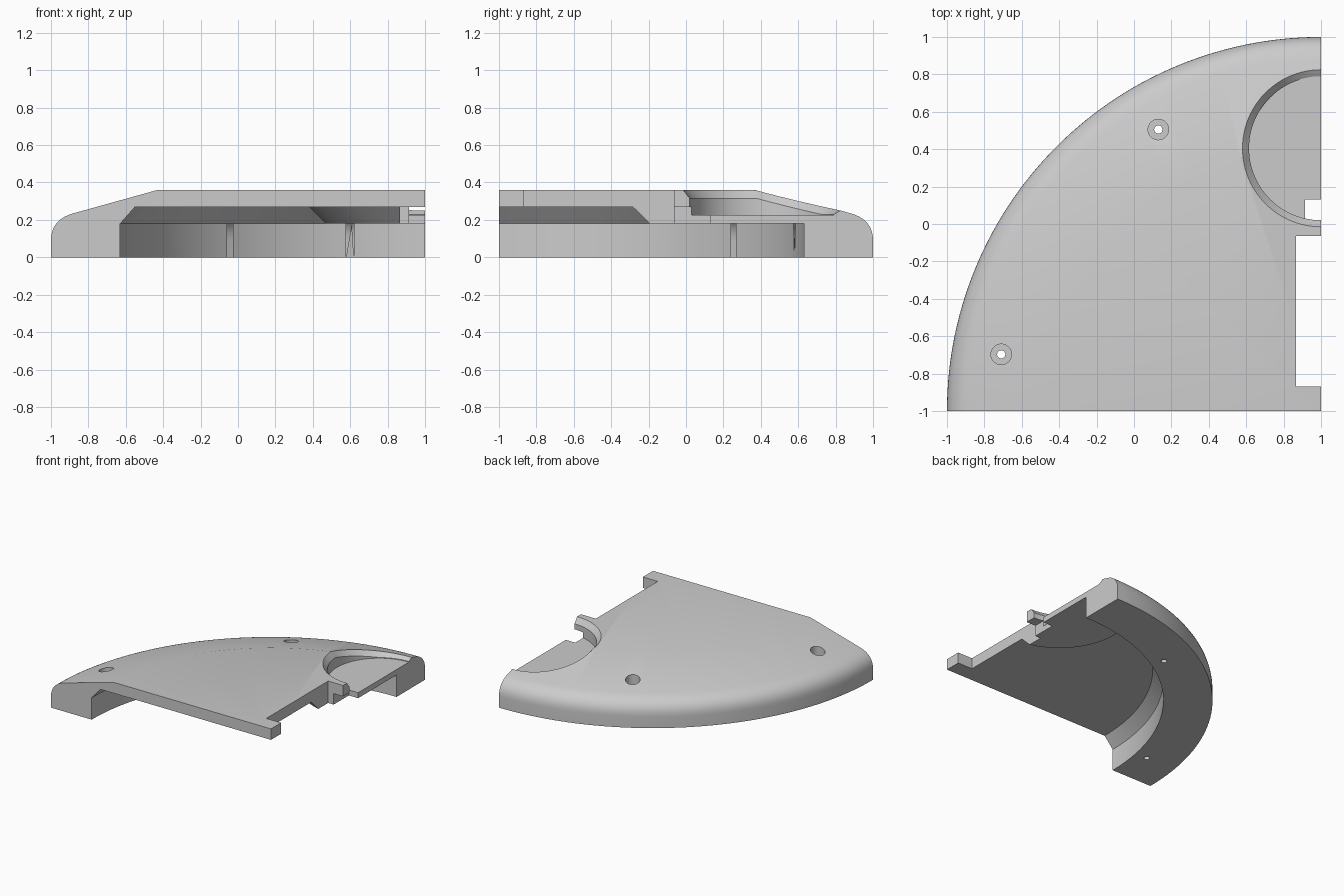
import bpy, bmesh, math

if "Cube" in bpy.data.objects:
    bpy.data.objects.remove(bpy.data.objects["Cube"])

CORNER = (1.0, -1.0)          # axis of the quarter disc
POCKET = (1.0, 0.405)         # axis of the round pocket


def make_object(name, bm):
    bmesh.ops.remove_doubles(bm, verts=bm.verts, dist=1e-5)
    bmesh.ops.recalc_face_normals(bm, faces=bm.faces)
    mesh = bpy.data.meshes.new(name)
    bm.to_mesh(mesh)
    bm.free()
    obj = bpy.data.objects.new(name, mesh)
    bpy.context.collection.objects.link(obj)
    return obj


def revolve(name, profile, centre, steps, start=0.0, sweep=2 * math.pi):
    """Turn a closed (radius, z) profile about a vertical axis."""
    bm = bmesh.new()
    rings = []
    for i in range(steps + 1):
        a = start + sweep * i / steps
        rings.append([bm.verts.new((centre[0] + r * math.cos(a),
                                    centre[1] + r * math.sin(a), z))
                      for r, z in profile])
    n = len(profile)
    for a, b in zip(rings, rings[1:]):
        for j in range(n):
            k = (j + 1) % n
            quad = [a[j], a[k], b[k], b[j]]
            if profile[j][0] == 0 and profile[k][0] == 0:
                continue
            if profile[j][0] == 0:
                quad = [a[j], a[k], b[k]]
            elif profile[k][0] == 0:
                quad = [a[j], a[k], b[j]]
            bm.faces.new(quad)
    if sweep < 6:
        bm.faces.new(rings[0])
        bm.faces.new(rings[-1])
    loose = [v for v in bm.verts if not v.link_faces]
    bmesh.ops.delete(bm, geom=loose, context='VERTS')
    return make_object(name, bm)


def box(name, lo, hi):
    bm = bmesh.new()
    bmesh.ops.create_cube(bm, size=1)
    for v in bm.verts:
        v.co = [lo[i] if v.co[i] < 0 else hi[i] for i in range(3)]
    return make_object(name, bm)


def subtract(target, cutter):
    mod = target.modifiers.new("cut", 'BOOLEAN')
    mod.operation = 'DIFFERENCE'
    mod.solver = 'EXACT'
    mod.object = cutter
    bpy.context.view_layer.objects.active = target
    bpy.ops.object.modifier_apply(modifier=mod.name)
    bpy.data.objects.remove(cutter)


def top_height(x, y):
    r = math.hypot(x - CORNER[0], y - CORNER[1])
    return 0.36 - max(0, r - 1.43) * 0.278


# Quarter-disc body with rounded rim and sloped shoulder
rim = []
for i in range(11):
    t = i / 10
    rim.append(((1 - t) ** 2 * 2 + 2 * t * (1 - t) * 2 + t * t * 1.88,
                (1 - t) ** 2 * 0.09 + 2 * t * (1 - t) * 0.202 + t * t * 0.235))
body = revolve("quarter_cover", [(0, 0), (2, 0)] + rim + [(1.43, 0.36), (0, 0.36)],
               CORNER, 60, math.pi / 2, math.pi / 2)

# Hollow underside, leaving a chamfered boss below the pocket
cavity = revolve("cavity", [(0, -0.1), (1.63, -0.1), (1.63, 0.18), (1.55, 0.27), (0, 0.27)],
                 CORNER, 240)
boss = revolve("boss", [(0, 0.18), (0.53, 0.18), (0.65, 0.30), (0, 0.30)], (1.0, 0.32), 96)
subtract(cavity, boss)
subtract(body, cavity)

# Round pocket whose chamfered lip follows the sloped top
pocket = revolve("pocket", [(0, 0.225), (0.385, 0.225), (0.385, 0.315),
                            (0.42, 0.36), (0.42, 0.5), (0, 0.5)], POCKET, 96)
for v in pocket.data.vertices:
    if 0.3 < v.co.z < 0.4:
        v.co.z = max(0.23, v.co.z + top_height(v.co.x, v.co.y) - 0.36)
subtract(body, pocket)

# Long edge notch and the small cable slot
subtract(body, box("edge_notch", (0.865, -0.868, -0.1), (1.2, -0.065, 0.5)))
subtract(body, box("cable_slot", (0.915, -0.1, -0.1), (1.2, 0.132, 0.27)))

# Counterbored screw holes
for centre in ((0.13, 0.505), (-0.71, -0.697)):
    subtract(body, revolve("screw_hole", [(0, -0.1), (0.022, -0.1), (0.022, 0.15),
                                          (0.055, 0.15), (0.055, 0.5), (0, 0.5)],
                           centre, 32))

# Colour and shading
grey = bpy.data.materials.new("light_grey")
grey.diffuse_color = (0.6, 0.6, 0.6, 1)
grey.use_nodes = True
grey.node_tree.nodes["Principled BSDF"].inputs["Base Color"].default_value = grey.diffuse_color
body.data.materials.clear()
body.data.materials.append(grey)
for p in body.data.polygons:
    p.material_index = 0
body.select_set(True)
bpy.context.view_layer.objects.active = body
bpy.ops.object.shade_smooth_by_angle(angle=math.radians(30))
